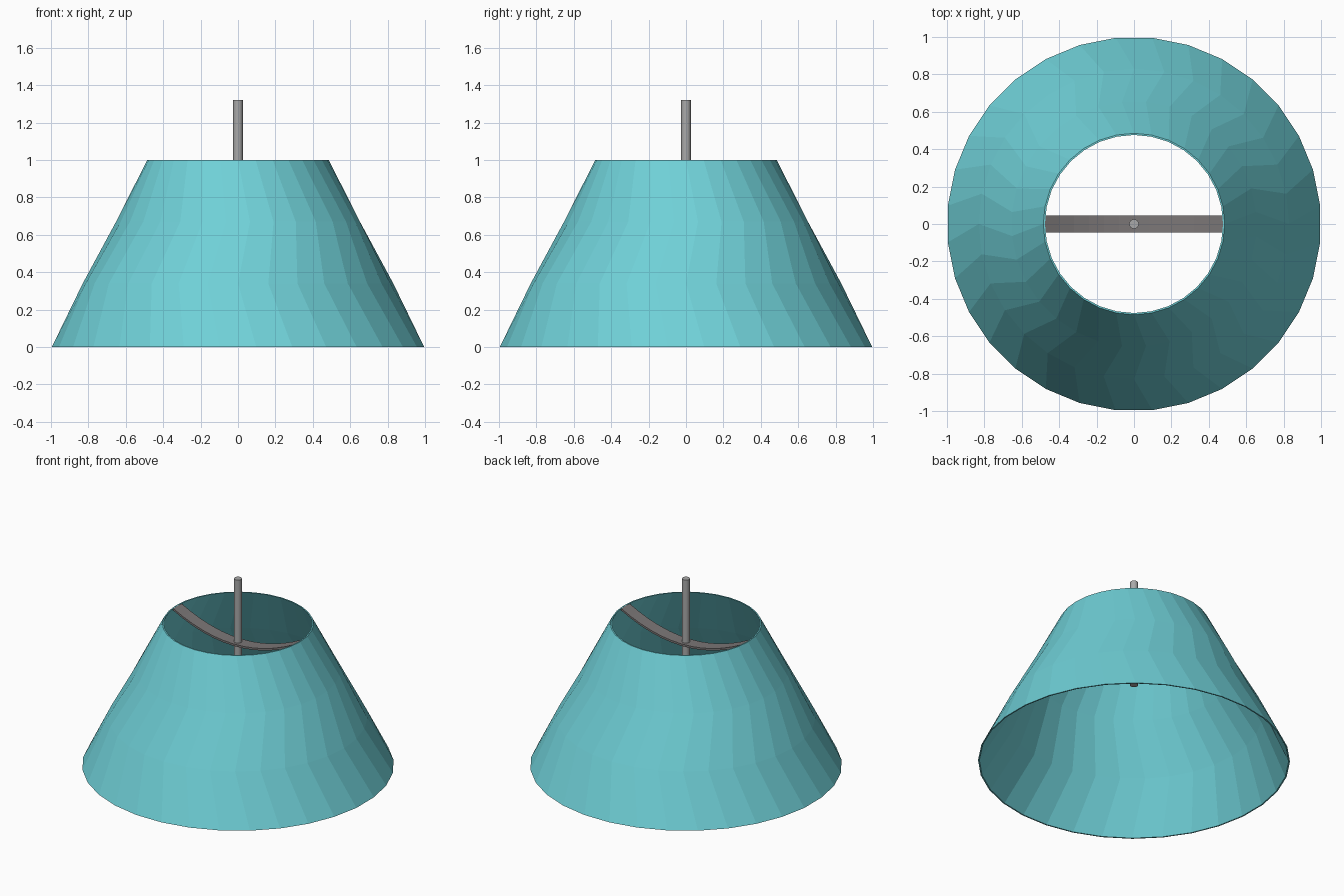
import bpy, bmesh, math

old = bpy.data.objects.get("Cube")
if old:
    bpy.data.objects.remove(old, do_unlink=True)


def material(name, rgb):
    m = bpy.data.materials.new(name)
    m.use_nodes = True
    m.diffuse_color = (*rgb, 1)
    m.node_tree.nodes["Principled BSDF"].inputs["Base Color"].default_value = (*rgb, 1)
    return m


teal = material("teal", (0.16, 0.63, 0.68))
dark_grey = material("dark grey", (0.20, 0.185, 0.185))
grey = material("light grey", (0.40, 0.40, 0.40))


def build(name, bm, mat):
    bmesh.ops.recalc_face_normals(bm, faces=bm.faces)
    mesh = bpy.data.meshes.new(name)
    bm.to_mesh(mesh)
    bm.free()
    mesh.materials.append(mat)
    obj = bpy.data.objects.new(name, mesh)
    bpy.context.collection.objects.link(obj)
    return obj


def loft(bm, loops, closed):
    """Join successive vertex loops with quads."""
    count = len(loops[0])
    pairs = list(zip(loops, loops[1:]))
    if closed:
        pairs.append((loops[-1], loops[0]))
    for a, b in pairs:
        for i in range(count):
            j = (i + 1) % count
            bm.faces.new((a[i], a[j], b[j], b[i]))


# Shade: thin conical shell whose facet rings zigzag around the axis
SIDES = 32
STEP = math.tau / SIDES
rings = [(1.0, 0.0, 0.5), (0.83, 0.34, 0.0), (0.655, 0.67, 0.5), (0.485, 1.0, 0.0)]
wall = [(r, z, t) for r, z, t in rings]
wall += [(r - 0.009, z, t) for r, z, t in reversed(rings)]
bm = bmesh.new()
loops = [[bm.verts.new((r * math.cos((i + t) * STEP), r * math.sin((i + t) * STEP), z))
          for i in range(SIDES)] for r, z, t in wall]
loft(bm, loops, True)
build("lamp_shade", bm, teal)

# Strap: sagging flat bar across the top opening
HALF, SAG, WIDTH, THICK = 0.48, 0.127, 0.046, 0.014
bm = bmesh.new()
loops = []
for k in range(13):
    u = k / 6 - 1
    z = 1 - SAG * (1 - u * u)
    section = [(-WIDTH, z - THICK), (WIDTH, z - THICK), (WIDTH, z), (-WIDTH, z)]
    loops.append([bm.verts.new((u * HALF, y, h)) for y, h in section])
loft(bm, loops, False)
bm.faces.new(loops[0])
bm.faces.new(loops[-1])
build("support_strap", bm, dark_grey)

# Rod: hanging stem through the middle of the strap
bpy.ops.mesh.primitive_cylinder_add(vertices=16, radius=0.026, depth=0.76, location=(0, 0, 0.94))
rod = bpy.context.object
rod.name = "hanging_rod"
rod.data.materials.append(grey)
bpy.ops.object.shade_smooth_by_angle()
